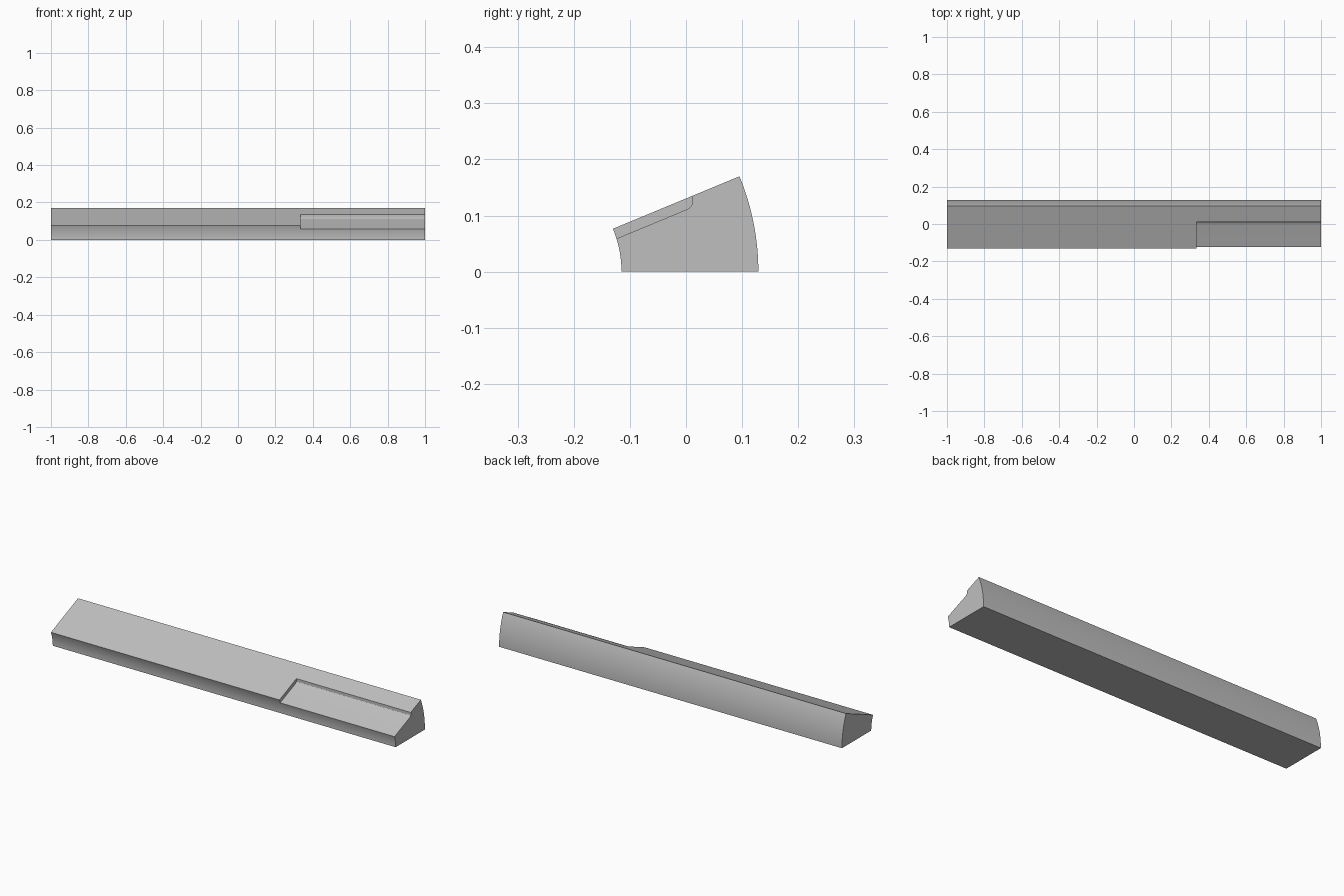
import bpy, bmesh
from math import sin, cos, tan, radians

if "Cube" in bpy.data.objects:
    bpy.data.objects.remove(bpy.data.objects["Cube"])

AXIS_Y, R_IN, R_OUT = -0.315, 0.2, 0.444
ANGLE = radians(22.5)
DEPTH = 0.0186      # recess depth below the sloped face
WALL_Y = 0.011      # back wall of the recess

grey = bpy.data.materials.new("plain grey")
grey.use_nodes = True
colour = (0.52, 0.52, 0.52, 1)
grey.diffuse_color = colour
grey.node_tree.nodes["Principled BSDF"].inputs["Base Color"].default_value = colour


def arc(radius, start, end, steps, cy=AXIS_Y, cz=0.0):
    angles = [start + (end - start) * i / steps for i in range(steps + 1)]
    return [(cy + radius * cos(a), cz + radius * sin(a)) for a in angles]


def extrude_x(name, profile, x0, x1):
    """Extrude a closed (y, z) profile along x."""
    bm = bmesh.new()
    face = bm.faces.new([bm.verts.new((x0, y, z)) for y, z in profile])
    moved = bmesh.ops.extrude_face_region(bm, geom=[face])["geom"]
    bmesh.ops.translate(bm, vec=(x1 - x0, 0, 0),
                        verts=[v for v in moved if isinstance(v, bmesh.types.BMVert)])
    bmesh.ops.recalc_face_normals(bm, faces=bm.faces)
    mesh = bpy.data.meshes.new(name)
    bm.to_mesh(mesh)
    bm.free()
    mesh.materials.append(grey)
    obj = bpy.data.objects.new(name, mesh)
    bpy.context.collection.objects.link(obj)
    return obj


# Ring segment bar: flat underside, sloped top, curved front and back
bar = extrude_x("segment_bar",
                arc(R_OUT, 0, ANGLE, 16) + arc(R_IN, ANGLE, 0, 12), -1, 1)


# Recess cutter: floor parallel to the slope, rounded into an upright wall
def floor_z(y):
    return (y - AXIS_Y) * tan(ANGLE) - DEPTH / cos(ANGLE)


fillet_r = 0.023
fillet = arc(fillet_r, ANGLE - radians(90), radians(-30), 8,
             -fillet_r * sin(ANGLE), floor_z(0) + fillet_r * cos(ANGLE))
shift = WALL_Y - fillet[-1][0]
fillet = [(y + shift, z + shift * tan(ANGLE)) for y, z in fillet]
cutter = extrude_x("recess_cutter",
                   [(-0.2, floor_z(-0.2))] + fillet + [(WALL_Y, 0.3), (-0.2, 0.3)],
                   0.333, 1.1)
cutter.hide_render = True

cut = bar.modifiers.new("recess", "BOOLEAN")
cut.operation = "DIFFERENCE"
cut.solver = "EXACT"
cut.object = cutter

bpy.ops.object.select_all(action="DESELECT")
bar.select_set(True)
bpy.context.view_layer.objects.active = bar
bpy.ops.object.modifier_apply(modifier=cut.name)
bpy.data.objects.remove(cutter)
bpy.ops.object.shade_smooth_by_angle(angle=radians(20))
